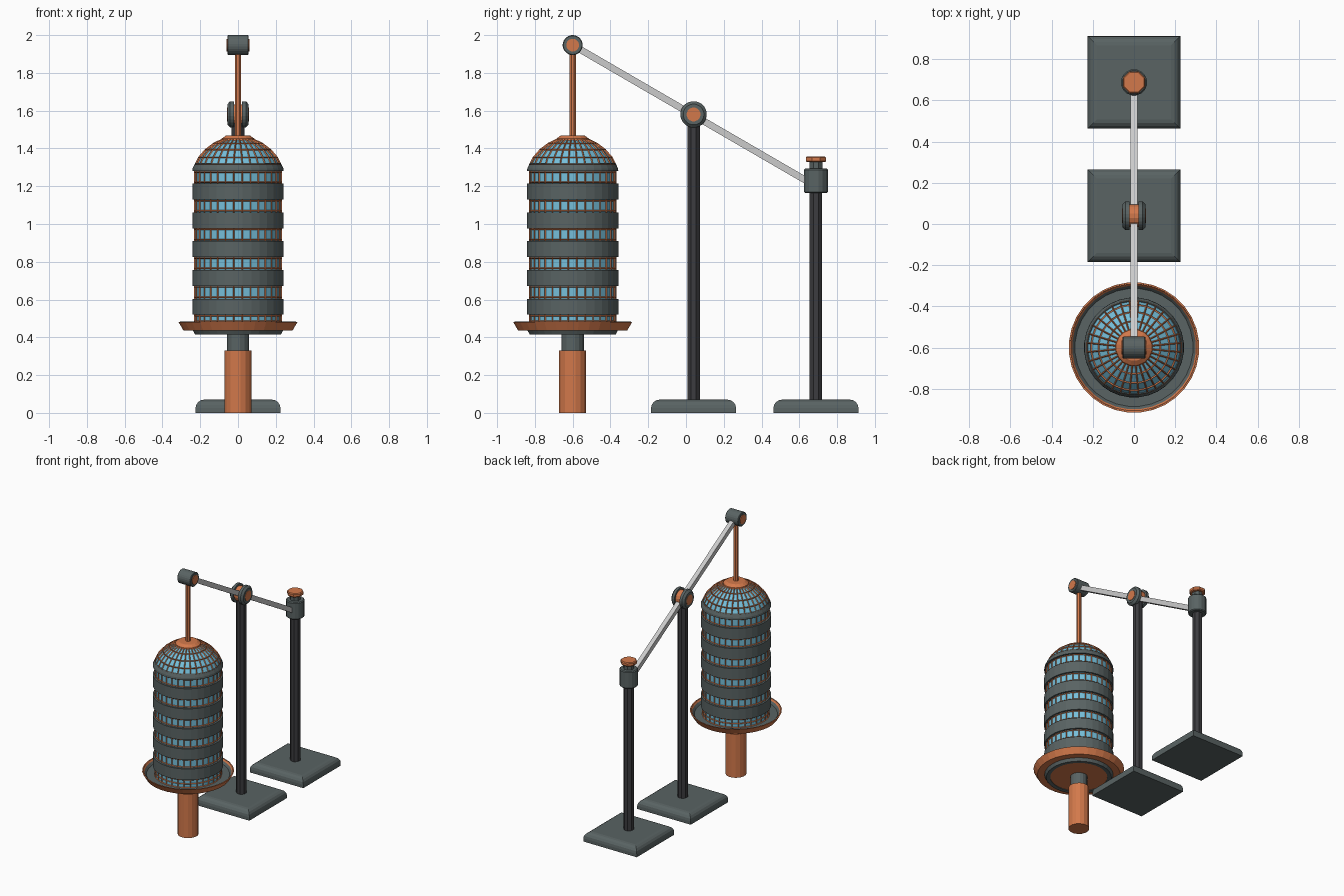
import bpy, bmesh, math
from mathutils import Vector, Matrix

if "Cube" in bpy.data.objects:
    bpy.data.objects.remove(bpy.data.objects["Cube"])


def material(name, color):
    m = bpy.data.materials.new(name)
    m.diffuse_color = (*color, 1)
    m.use_nodes = True
    m.node_tree.nodes["Principled BSDF"].inputs["Base Color"].default_value = m.diffuse_color
    return m


SLATE = material("slate", (0.10, 0.125, 0.125))
IRON = material("dark_iron", (0.045, 0.045, 0.05))
COPPER = material("copper", (0.65, 0.19, 0.07))
GLASS = material("blue_glass", (0.18, 0.52, 0.70))


def finish(bm, name, mat, loc, rot=(0, 0, 0)):
    bmesh.ops.remove_doubles(bm, verts=bm.verts, dist=1e-5)
    bmesh.ops.recalc_face_normals(bm, faces=bm.faces)
    me = bpy.data.meshes.new(name)
    bm.to_mesh(me)
    bm.free()
    ob = bpy.data.objects.new(name, me)
    bpy.context.collection.objects.link(ob)
    ob.location, ob.rotation_euler = loc, rot
    if mat:
        me.materials.append(mat)
    return ob


def lathe(name, profile, segs, mat, loc, rot=(0, 0, 0)):
    """Spin an (r, z) profile around z, with a flat side facing the front."""
    bm = bmesh.new()
    start = Matrix.Rotation(math.pi / segs, 3, 'Z')
    vs = [bm.verts.new(start @ Vector((r, 0, z))) for r, z in profile]
    es = [bm.edges.new(p) for p in zip(vs, vs[1:])]
    bmesh.ops.spin(bm, geom=vs + es, cent=(0, 0, 0), axis=(0, 0, 1),
                   angle=2 * math.pi, steps=segs, use_merge=False)
    return finish(bm, name, mat, loc, rot)


def cyl(name, r, z0, z1, segs, mat, loc, rot=(0, 0, 0), bev=0):
    prof = [(0, z0), (r - bev, z0), (r, z0 + bev), (r, z1 - bev), (r - bev, z1), (0, z1)]
    return lathe(name, prof, segs, mat, loc, rot)


def box(name, size, mat, loc, rot=(0, 0, 0)):
    bm = bmesh.new()
    bmesh.ops.create_cube(bm, size=1)
    bmesh.ops.scale(bm, vec=size, verts=bm.verts)
    return finish(bm, name, mat, loc, rot)


SIDE = (0, math.pi / 2, 0)      # turns a lathe axis along x
L = (0, -0.6, 0)                # lantern axis
N = 32                          # glass panes around

# Lantern foot, neck and tray
cyl("foot_tube", 0.073, 0, 0.33, 16, COPPER, L)
cyl("foot_neck", 0.06, 0.33, 0.42, 16, SLATE, L)
lathe("tray_underplate", [(0.20, 0.436), (0.20, 0.416), (0.228, 0.414), (0.24, 0.436)], N, SLATE, L)
cyl("tray_bottom_disc", 0.205, 0.42, 0.437, N, COPPER, L)
lathe("tray", [(0, 0.436), (0.29, 0.436), (0.317, 0.482), (0.308, 0.482),
               (0.286, 0.450), (0, 0.450)], N, COPPER, L)
lathe("tray_lining", [(0.31, 0.483), (0.287, 0.454), (0, 0.454)], N, SLATE, L)

# Glass body and domed top, with a copper lattice along its edges
bands = [(0.52 + 0.1525 * i, 0.604 + 0.1525 * i) for i in range(5)]
shell = [(0.228, 0.455), (0.228, 0.485)]
for a, b in bands:
    shell += [(0.228, a - 0.006), (0.228, b + 0.008)]
shell += [(0.228, 1.275), (0.226, 1.315), (0.207, 1.352), (0.172, 1.392),
          (0.128, 1.425), (0.08, 1.448)]
lathe("glass_shell", shell, N, GLASS, L)
lattice = lathe("glass_lattice", shell, N, COPPER, L)
w = lattice.modifiers.new("bars", 'WIREFRAME')
w.thickness = 0.011
w.use_even_offset = False

# Slate bands around the body
for i, (a, b) in enumerate(bands):
    lathe(f"slate_band_{i + 1}", [(0.222, a), (0.243, a), (0.243, b), (0.222, b), (0.222, a)],
          N, SLATE, L)
lathe("dome_band", [(0.222, 1.28), (0.243, 1.28), (0.241, 1.295), (0.228, 1.322),
                    (0.215, 1.315), (0.222, 1.28)], N, SLATE, L)
lathe("dome_cap", [(0, 1.435), (0.092, 1.44), (0.088, 1.452), (0.065, 1.468), (0, 1.47)],
      16, COPPER, L)

# Hanging rod and its pivot
cyl("hanging_rod", 0.018, 1.46, 1.93, 8, COPPER, L)
cyl("end_pivot", 0.053, -0.056, 0.056, 24, SLATE, (0, -0.6, 1.947), SIDE, 0.004)
cyl("end_pivot_pin", 0.034, -0.06, 0.06, 16, COPPER, (0, -0.6, 1.947), SIDE)

# Sloping arm
p, q = Vector((0, -0.6, 1.947)), Vector((0, 0.65, 1.222))
d = q - p
box("arm", (0.034, d.length, 0.036), None, (p + q) / 2, (math.atan2(d.z, d.y), 0, 0))

# Two stands: base plate with rounded top edge, and post
for name, y, top in (("middle", 0.04, 1.55), ("rear", 0.688, 1.20)):
    base = box(f"{name}_base", (0.45, 0.45, 0.07), SLATE, (0, y, 0.035))
    bm = bmesh.new()
    bm.from_mesh(base.data)
    edges = [e for e in bm.edges if all(v.co.z > 0 for v in e.verts)]
    bmesh.ops.bevel(bm, geom=edges, offset=0.045, segments=4, profile=0.5, affect='EDGES')
    bm.to_mesh(base.data)
    bm.free()
    cyl(f"{name}_post", 0.036, 0.06, top, 8, IRON, (0, y, 0))

# Middle pivot: copper hub between two slate wheels
M = (0, 0.04, 1.58)
cyl("middle_hub", 0.055, -0.03, 0.03, 16, COPPER, M, SIDE)
cyl("middle_pin", 0.037, -0.058, 0.058, 16, COPPER, M, SIDE)
for s, side in ((-1, "left"), (1, "right")):
    prof = [(0.03, 0.022), (0.07, 0.022), (0.07, 0.042), (0.055, 0.056), (0.03, 0.056), (0.03, 0.022)]
    lathe(f"{side}_wheel", [(r, z * s) for r, z in prof], 24, SLATE, M, SIDE)

# Rear post head: collar, neck and knob
R = (0, 0.688, 0)
cyl("rear_collar", 0.064, 1.163, 1.293, 16, SLATE, R, bev=0.006)
cyl("rear_neck", 0.037, 1.28, 1.335, 8, SLATE, R)
cyl("rear_knob", 0.058, 1.328, 1.357, 8, COPPER, R, bev=0.006)
